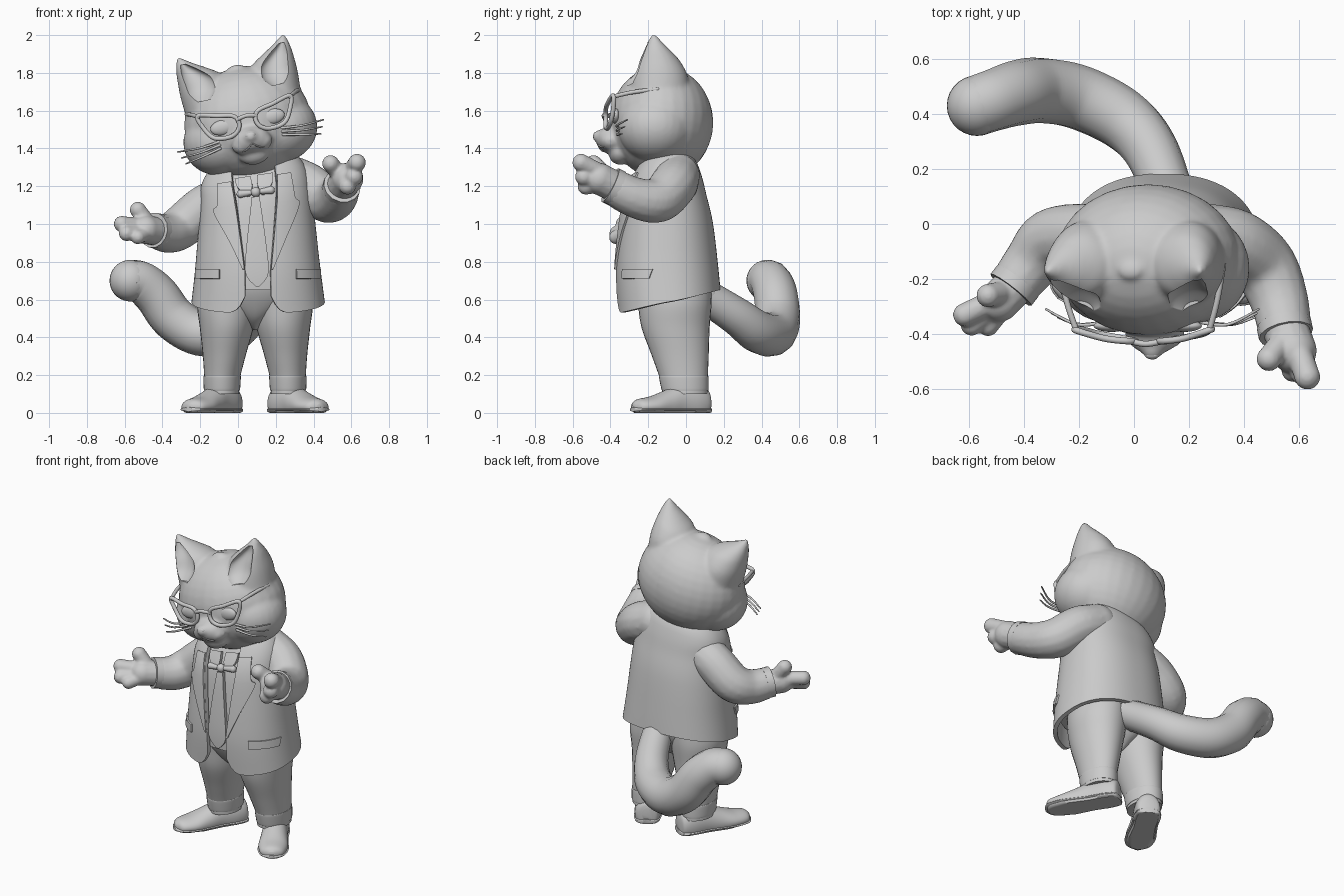
import bpy, bmesh, math
from mathutils import Vector, Matrix

if "Cube" in bpy.data.objects:
    bpy.data.objects.remove(bpy.data.objects["Cube"])

grey = bpy.data.materials.new("clay_grey")
grey.use_nodes = True
grey.diffuse_color = (0.6, 0.6, 0.6, 1)
grey.node_tree.nodes["Principled BSDF"].inputs["Base Color"].default_value = (0.6, 0.6, 0.6, 1)


def select(obs):
    bpy.ops.object.select_all(action='DESELECT')
    for o in obs:
        o.select_set(True)
    bpy.context.view_layer.objects.active = obs[0]


def bake(ob):
    select([ob])
    bpy.ops.object.convert(target='MESH')
    return bpy.context.view_layer.objects.active


def finish(ob, name, matrix=None):
    ob.name = name
    if matrix:
        ob.data.transform(matrix)
    ob.data.materials.clear()
    ob.data.materials.append(grey)
    select([ob])
    bpy.ops.object.shade_smooth_by_angle(angle=math.radians(45))
    return ob


def join(obs):
    select(obs)
    bpy.ops.object.join()
    return bpy.context.view_layer.objects.active


def merge(obs, voxel, rounds):
    """Fuse overlapping solids into one soft skin."""
    ob = join(obs)
    m = ob.modifiers.new("fuse", 'REMESH')
    m.mode, m.voxel_size = 'VOXEL', voxel
    s = ob.modifiers.new("soften", 'SMOOTH')
    s.factor, s.iterations = 0.5, rounds
    return bake(ob)


def cat(rows, n=6, closed=False):
    """Smooth resampling of a list of tuples."""
    out, k = [], len(rows)
    pick = (lambda i: rows[i % k]) if closed else (lambda i: rows[min(max(i, 0), k - 1)])
    for i in range(k if closed else k - 1):
        p = [pick(i + d) for d in (-1, 0, 1, 2)]
        for j in range(n):
            t = j / n
            out.append(tuple(b + 0.5 * t * (c - a + t * (2*a - 5*b + 4*c - d + t * (3*(b - c) + d - a)))
                             for a, b, c, d in zip(*p)))
    return out if closed else out + [rows[-1]]


def mesh(verts, faces, solid=True):
    me = bpy.data.meshes.new("part")
    me.from_pydata(verts, [], faces)
    if solid:
        bm = bmesh.new()
        bm.from_mesh(me)
        bmesh.ops.recalc_face_normals(bm, faces=bm.faces)
        bm.to_mesh(me)
        bm.free()
    ob = bpy.data.objects.new("part", me)
    bpy.context.collection.objects.link(ob)
    return ob


def quads(rows, cols, wrap=False):
    return [(i*cols + j, i*cols + (j+1) % cols, (i+1)*cols + (j+1) % cols, (i+1)*cols + j)
            for i in range(rows - 1) for j in range(cols if wrap else cols - 1)]


def loft(rows, flat=False, seg=32):
    """Stack of ellipses (z, cx, cy, rx, ry); flat clips them at y = 0."""
    rows, verts = cat(rows), []
    for z, cx, cy, rx, ry in rows:
        for j in range(seg):
            a = math.tau * j / seg
            y = cy + ry * math.sin(a)
            verts.append((cx + rx * math.cos(a), max(y, 0) if flat else y, z))
    n = len(rows)
    caps = [tuple(range(seg)), tuple(range((n-1)*seg, n*seg))]
    return mesh(verts, quads(n, seg, True) + caps)


def ball(c, r):
    bpy.ops.mesh.primitive_uv_sphere_add(segments=28, ring_count=18)
    ob = bpy.context.object
    ob.data.transform(Matrix.Translation(c) @ Matrix.Diagonal((*r, 1)))
    return ob


def tube(pts, closed=False, rounded=True):
    """Round tube through (x, y, z, radius) points."""
    cu = bpy.data.curves.new("path", 'CURVE')
    cu.dimensions, cu.bevel_depth, cu.bevel_resolution, cu.use_fill_caps = '3D', 1, 5, True
    path = cat(pts, 6, closed)
    sp = cu.splines.new('POLY')
    sp.points.add(len(path) - 1)
    for p, q in zip(sp.points, path):
        p.co, p.radius = (*q[:3], 1), q[3]
    sp.use_cyclic_u = closed
    ob = bpy.data.objects.new("path", cu)
    bpy.context.collection.objects.link(ob)
    ob = bake(ob)
    if rounded and not closed:
        ob = join([ob] + [ball(p[:3], [p[3]] * 3) for p in (pts[0], pts[-1])])
    return ob


# Torso surface: every garment piece is laid out on it
TORSO = cat([(0.53, 0.107, -0.085, 0.357, 0.275), (0.75, 0.105, -0.10, 0.33, 0.27),
             (1.0, 0.10, -0.105, 0.305, 0.245), (1.15, 0.095, -0.11, 0.29, 0.215),
             (1.25, 0.085, -0.10, 0.275, 0.18), (1.33, 0.08, -0.09, 0.215, 0.135),
             (1.38, 0.08, -0.09, 0.10, 0.06)])
SQUARE = 0.86


def section(z):
    for p, q in zip(TORSO, TORSO[1:]):
        if z <= q[0]:
            break
    t = min(max((z - p[0]) / (q[0] - p[0]), 0), 1)
    return [a + (b - a) * t for a, b in zip(p[1:], q[1:])]


def boxy(v):
    return math.copysign(abs(v) ** SQUARE, v)


def angle_at(z, dx):
    f = max(-0.99, min(0.99, dx / section(z)[2]))
    return math.asin(math.copysign(abs(f) ** (1 / SQUARE), f))


def on_torso(z, a, off):
    cx, cy, rx, ry = section(z)
    x = cx + (rx + off) * boxy(math.sin(a))
    lean = 0.2 * min(max((z - 0.85) / 0.5, 0), 1)
    return (x, cy - (ry + off) * boxy(math.cos(a)), z + lean * (x - 0.1))


def thicken(ob, t):
    m = ob.modifiers.new("thickness", 'SOLIDIFY')
    m.thickness, m.offset = t, 1
    return bake(ob)


def patch(name, rows, off, t, side=1):
    """Cloth piece from rows (z, dx0, dx1), dx measured from the torso middle."""
    rows, verts = cat(rows, 5), []
    for z, d0, d1 in rows:
        if side < 0:
            d0, d1 = -d1, -d0
        a0, a1 = angle_at(z, d0), angle_at(z, d1)
        verts += [on_torso(z, a0 + (a1 - a0) * j / 8, off) for j in range(9)]
    return finish(thicken(mesh(verts, quads(len(rows), 9), False), t), name)


# Waistcoat body
N = 48
levels = [0.65 + 0.73 * i / 24 for i in range(25)]
v = [on_torso(z, math.tau * j / N, -0.035) for z in levels for j in range(N)]
finish(mesh(v, quads(25, N, True) + [tuple(range(N)), tuple(range(24*N, 25*N))]), "waistcoat")

# Open jacket with rounded front corners
v, COLS, ROWS = [], 90, 30
for i in range(ROWS):
    for j in range(COLS):
        u = j / (COLS - 1)
        near = max(0, 1 - min(u, 1 - u) / 0.05)
        hem = 0.59 - 0.06 * math.cos(math.tau * u) + 0.09 * near ** 3
        z = hem + (1.38 - hem) * i / (ROWS - 1)
        g = angle_at(z, 0.07 + 0.05 * min(max((z - 0.75) / 0.45, 0), 1))
        v.append(on_torso(z, g + (math.tau - 2*g) * u, -0.022))
finish(thicken(mesh(v, quads(ROWS, COLS), False), 0.025), "jacket")

# Lapels, pocket flaps, collar, tie
for s, label in ((1, "left"), (-1, "right")):
    patch(label + "_lapel", [(0.76, 0.07, 0.08), (0.9, 0.085, 0.14), (1.08, 0.105, 0.22),
                             (1.12, 0.11, 0.20), (1.24, 0.12, 0.19)], 0, 0.014, s)
    patch(label + "_pocket_flap", [(0.71, 0.2, 0.322), (0.76, 0.2, 0.322)], 0.0, 0.012, s)
    patch(label + "_collar", [(1.15, 0.035, 0.05), (1.2, 0.015, 0.10), (1.25, 0.02, 0.11)], -0.03, 0.02, s)
patch("tie", [(0.67, -0.012, 0.008), (0.74, -0.07, 0.06), (0.9, -0.06, 0.05), (1.14, -0.025, 0.02)], -0.033, 0.025)
knot = on_torso(1.17, 0, -0.01)
finish(ball(knot, (0.026, 0.024, 0.026)), "tie_knot")
for s, label in ((1, "left"), (-1, "right")):
    end = (knot[0] + s * 0.08, knot[1] + 0.01, knot[2] + 0.01 * s)
    finish(tube([(*knot, 0.010), (*end, 0.021)]), label + "_tie_wing")

# Trousers and shoes, mirrored about the hips
MID = 0.09
finish(loft([(0.44, MID, -0.06, 0.015, 0.06), (0.5, MID, -0.06, 0.10, 0.14), (0.58, MID, -0.065, 0.24, 0.19),
             (0.66, MID, -0.07, 0.29, 0.22), (0.74, MID, -0.075, 0.28, 0.225)]), "trouser_seat")
for s, label in ((1, "left"), (-1, "right")):
    leg = [(0.10, 0.175, -0.005, 0.092, 0.12), (0.17, 0.175, -0.01, 0.093, 0.125), (0.3, 0.163, -0.03, 0.113, 0.15),
           (0.45, 0.15, -0.055, 0.142, 0.18), (0.58, 0.145, -0.06, 0.162, 0.195), (0.7, 0.13, -0.07, 0.16, 0.2)]
    finish(loft([(z, MID + s*x, y, rx, ry) for z, x, y, rx, ry in leg]), label + "_trouser_leg")
    cuff = [(0.12, 0.175, -0.005, 0.092, 0.12), (0.125, 0.175, -0.005, 0.096, 0.125),
            (0.19, 0.174, -0.012, 0.099, 0.131), (0.195, 0.174, -0.013, 0.094, 0.126)]
    finish(loft([(z, MID + s*x, y, rx, ry) for z, x, y, rx, ry in cuff]), label + "_trouser_cuff")
    place = (Matrix.Translation((MID + s*0.178, 0.005, 0)) @ Matrix.Rotation(s * math.radians(31), 4, 'Z')
             @ Matrix.Rotation(math.pi / 2, 4, 'X'))
    upper = [(-0.125, 0, 0.05, 0.03, 0.05), (-0.11, 0, 0.05, 0.065, 0.085), (-0.05, 0, 0.05, 0.078, 0.11),
             (0.05, 0, 0.05, 0.076, 0.10), (0.13, 0, 0.04, 0.082, 0.08), (0.22, 0, 0.035, 0.087, 0.053),
             (0.3, 0, 0.032, 0.066, 0.04), (0.328, 0, 0.03, 0.02, 0.02)]
    finish(loft(upper, True), label + "_shoe", place)
    sole = [(z * 1.02, x, 0.018, rx * 1.05, 0.012) for z, x, y, rx, ry in upper]
    finish(loft(sole), label + "_sole", place)
    heel = [(-0.128, 0, 0.012, 0.03, 0.018), (-0.112, 0, 0.012, 0.067, 0.018), (-0.05, 0, 0.012, 0.08, 0.018),
            (-0.01, 0, 0.012, 0.08, 0.018)]
    finish(loft(heel, True), label + "_heel", place)

# Tail
finish(tube([(0.13, 0.10, 0.62, 0.09), (0.06, 0.27, 0.51, 0.10), (-0.04, 0.38, 0.43, 0.112),
             (-0.2, 0.46, 0.42, 0.118), (-0.34, 0.485, 0.5, 0.12), (-0.43, 0.475, 0.62, 0.118),
             (-0.51, 0.45, 0.69, 0.112), (-0.57, 0.43, 0.70, 0.11)]), "tail")

# Sleeves, cuffs and hands
ARMS = {
    "left": ([(0.25, -0.05, 1.25, 0.125), (0.37, -0.07, 1.2, 0.125), (0.47, -0.15, 1.125, 0.12),
              (0.525, -0.27, 1.14, 0.108), (0.55, -0.39, 1.20, 0.098)],
             [((0.55, -0.38, 1.20), (0.58, -0.46, 1.24), 0.084),
              ((0.53, -0.44, 1.27), (0.49, -0.49, 1.32), 0.045), ((0.60, -0.47, 1.28), (0.63, -0.555, 1.325), 0.047),
              ((0.59, -0.46, 1.24), (0.615, -0.54, 1.25), 0.047), ((0.57, -0.46, 1.21), (0.58, -0.53, 1.20), 0.045)]),
    "right": ([(-0.05, -0.065, 1.15, 0.12), (-0.18, -0.045, 1.085, 0.12), (-0.3, -0.06, 0.985, 0.117),
               (-0.37, -0.14, 0.95, 0.105), (-0.44, -0.23, 0.965, 0.092)],
              [((-0.43, -0.22, 0.96), (-0.49, -0.28, 0.97), 0.076),
               ((-0.48, -0.25, 1.01), (-0.53, -0.26, 1.075), 0.043), ((-0.53, -0.29, 0.99), (-0.615, -0.33, 1.0), 0.043),
               ((-0.52, -0.31, 0.96), (-0.59, -0.365, 0.95), 0.041), ((-0.49, -0.32, 0.95), (-0.53, -0.37, 0.93), 0.038)]),
}
for label, (arm, fingers) in ARMS.items():
    body = tube(arm, rounded=False)
    finish(merge([body, ball(arm[0][:3], [arm[0][3]] * 3)], 0.014, 5), label + "_sleeve")
    tip, prev = Vector(arm[-1][:3]), Vector(arm[-2][:3])
    d, r = (tip - prev).normalized(), arm[-1][3]
    finish(tube([(*(tip - d*0.03), r + 0.002), (*(tip + d*0.012), r + 0.002)], rounded=False), label + "_sleeve_cuff")
    hand = [tube([(*p, w), (*q, w)]) for p, q, w in fingers]
    finish(merge(hand, 0.009, 4), label + "_hand")

# Head: skull, cheeks, muzzle and ears fused, then ears hollowed
HEAD = Matrix.Translation((0.05, -0.13, 1.54)) @ Matrix.Rotation(math.radians(-12.5), 4, 'Y')
parts = [ball((0, 0, -0.003), (0.338, 0.275, 0.298)), ball((0, -0.265, -0.095), (0.1, 0.08, 0.07)),
         ball((0, -0.22, -0.17), (0.085, 0.06, 0.06)), ball((0, -0.315, -0.078), (0.042, 0.052, 0.036)),
         ball((0, -0.04, 0.288), (0.045, 0.035, 0.022))]
for s in (1, -1):
    parts += [ball((s*0.16, -0.03, -0.07), (0.20, 0.2, 0.18)), ball((s*0.045, -0.265, -0.115), (0.065, 0.06, 0.05))]
    parts.append(loft([(0.08, s*0.2, -0.01, 0.11, 0.15), (0.2, s*0.19, -0.01, 0.128, 0.15), (0.28, s*0.20, -0.018, 0.116, 0.12),
                       (0.33, s*0.232, -0.027, 0.08, 0.08), (0.37, s*0.262, -0.034, 0.043, 0.043),
                       (0.41, s*0.284, -0.04, 0.012, 0.012)]))
head = merge(parts, 0.012, 7)
for s in (1, -1):
    cutter = loft([(0.16, s*0.215, -0.19, 0.05, 0.04), (0.21, s*0.21, -0.18, 0.085, 0.075),
                   (0.27, s*0.213, -0.155, 0.084, 0.078), (0.325, s*0.24, -0.115, 0.052, 0.058),
                   (0.37, s*0.268, -0.08, 0.016, 0.024)])
    cutter.hide_render = True
    m = head.modifiers.new("hollow", 'BOOLEAN')
    m.operation, m.solver, m.object = 'DIFFERENCE', 'EXACT', cutter
    head = bake(head)
    bpy.data.objects.remove(cutter)
finish(head, "head", HEAD)
finish(ball((0, -0.345, -0.072), (0.028, 0.016, 0.018)), "nose", HEAD)

# Eyes, glasses, mouth and whiskers
for s, label in ((1, "left"), (-1, "right")):
    finish(ball((s*0.135, -0.24, 0.0), (0.066, 0.022, 0.04)), label + "_eye", HEAD)
    rim = [(0.045, -0.295, 0.01), (0.07, -0.295, 0.048), (0.15, -0.285, 0.066), (0.25, -0.255, 0.088),
           (0.235, -0.255, 0.02), (0.19, -0.27, -0.045), (0.11, -0.285, -0.058), (0.06, -0.295, -0.035)]
    finish(tube([(s*x, y, z, 0.012) for x, y, z in rim], closed=True), label + "_glasses_rim", HEAD)
    finish(tube([(s*0.248, -0.255, 0.083, 0.011), (s*0.28, -0.15, 0.10, 0.011), (s*0.305, -0.02, 0.11, 0.011)]),
           label + "_glasses_arm", HEAD)
    finish(tube([(0, -0.34, -0.115, 0.004), (s*0.04, -0.317, -0.145, 0.004), (s*0.085, -0.275, -0.145, 0.004)]),
           label + "_mouth_line", HEAD)
    for k in range(3):
        finish(tube([(s*0.17, -0.225, -0.07 - 0.018*k, 0.007), (s*0.28, -0.235, -0.08 - 0.025*k, 0.006),
                     (s*(0.395 - 0.015*k), -0.18 - 0.015*k, -0.075 - 0.035*k, 0.004)]), f"{label}_whisker_{k + 1}", HEAD)
finish(tube([(-0.05, -0.298, 0.025, 0.011), (0, -0.306, 0.034, 0.011), (0.05, -0.298, 0.025, 0.011)]), "glasses_bridge", HEAD)
